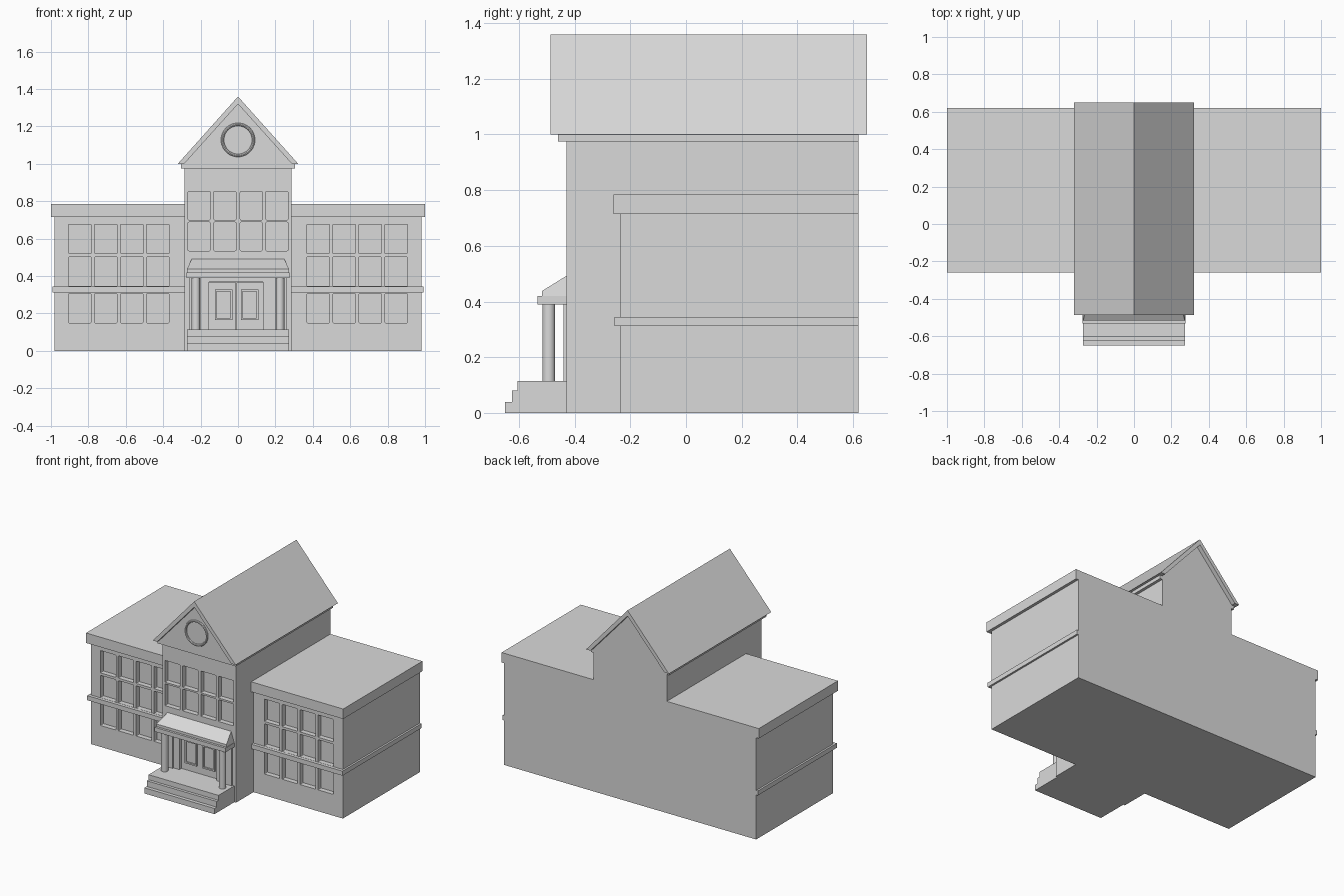
import bpy, bmesh, math
from mathutils import Matrix, Vector

if "Cube" in bpy.data.objects:
    bpy.data.objects.remove(bpy.data.objects["Cube"], do_unlink=True)

stone = bpy.data.materials.new("light_grey")
stone.use_nodes = True
stone.diffuse_color = (0.7, 0.7, 0.7, 1)
stone.node_tree.nodes["Principled BSDF"].inputs["Base Color"].default_value = (0.7, 0.7, 0.7, 1)

BACK = 0.62


def finish(name, bm):
    bmesh.ops.recalc_face_normals(bm, faces=bm.faces)
    mesh = bpy.data.meshes.new(name)
    bm.to_mesh(mesh)
    bm.free()
    mesh.materials.append(stone)
    ob = bpy.data.objects.new(name, mesh)
    bpy.context.scene.collection.objects.link(ob)
    return ob


def add_box(bm, x, y, z):
    size = Vector((x[1] - x[0], y[1] - y[0], z[1] - z[0]))
    mid = Vector((sum(x), sum(y), sum(z))) / 2
    m = Matrix.Translation(mid) @ Matrix.Diagonal((*size, 1))
    return bmesh.ops.create_cube(bm, size=1, matrix=m)["verts"]


def box(name, x, y, z):
    bm = bmesh.new()
    add_box(bm, x, y, z)
    return finish(name, bm)


def prism(name, profile, span, axis):
    """Extrude a profile: (x, z) along y, or (y, z) along x."""
    bm = bmesh.new()
    place = (lambda a, b: (a, span[0], b)) if axis == "y" else (lambda a, b: (span[0], a, b))
    face = bm.faces.new([bm.verts.new(place(a, b)) for a, b in profile])
    out = bmesh.ops.extrude_face_region(bm, geom=[face])["geom"]
    length = span[1] - span[0]
    move = (0, length, 0) if axis == "y" else (length, 0, 0)
    bmesh.ops.translate(bm, vec=move, verts=[v for v in out if isinstance(v, bmesh.types.BMVert)])
    return finish(name, bm)


def cut_openings(target, openings, front, depth):
    """Recess softly cornered openings (x range, z range) into a front wall."""
    bm = bmesh.new()
    for x, z in openings:
        verts = add_box(bm, x, (front - 0.02, front + depth), z)
        edges = {e for v in verts for e in v.link_edges
                 if abs(e.verts[0].co.y - e.verts[1].co.y) > 0.01}
        bmesh.ops.bevel(bm, geom=list(edges), offset=0.005, segments=2, profile=0.5, affect="EDGES")
    cutter = finish("opening_cutter", bm)
    cutter.hide_render = True
    mod = target.modifiers.new("openings", "BOOLEAN")
    mod.operation, mod.solver, mod.object = "DIFFERENCE", "EXACT", cutter
    deps = bpy.context.evaluated_depsgraph_get()
    mesh = bpy.data.meshes.new_from_object(target.evaluated_get(deps))
    target.modifiers.clear()
    target.data = mesh
    bpy.data.objects.remove(cutter, do_unlink=True)


def grid(columns, rows, width, height):
    return [((x, x + width), (z, z + height)) for x in columns for z in rows]


# Side wings with cornice, belt course and recessed windows
for side, s in (("left", 1), ("right", -1)):
    def span(a, b):
        return tuple(sorted((a * s, b * s)))
    wing = box(side + "_wing", span(0.27, 0.98), (-0.235, BACK), (0, 0.72))
    columns = [min(span(0.369 + 0.139 * i, 0.489 + 0.139 * i)) for i in range(4)]
    cut_openings(wing, grid(columns, (0.15, 0.346, 0.52), 0.12, 0.157), -0.235, 0.035)
    box(side + "_wing_cornice", span(0.27, 1.0), (-0.26, BACK), (0.715, 0.785))
    box(side + "_belt_course", span(0.27, 0.993), (-0.257, BACK), (0.313, 0.345))

# Central block with windows and doorway
centre = box("central_block", (-0.285, 0.285), (-0.43, BACK), (0, 0.98))
windows = grid((-0.267, -0.129, 0.012, 0.149), (0.535, 0.7), 0.118, 0.153)
cut_openings(centre, windows + [((-0.155, 0.135), (0.105, 0.37))], -0.43, 0.035)
box("central_cornice", (-0.305, 0.305), (-0.46, BACK), (0.975, 1.003))

# Gable and pitched roof
prism("gable", [(-0.29, 1.0), (0.29, 1.0), (0, 1.322)], (-0.46, BACK), "y")
prism("pitched_roof", [(-0.322, 1.0), (0, 1.36), (0.322, 1.0),
                       (0.288, 1.0), (0, 1.32), (-0.288, 1.0)], (-0.487, 0.65), "y")

# Round gable window
bpy.ops.mesh.primitive_torus_add(location=(0, -0.462, 1.128), rotation=(math.pi / 2, 0, 0),
                                 major_radius=0.083, minor_radius=0.008,
                                 major_segments=40, minor_segments=8)
ring = bpy.context.object
ring.name = "round_window_frame"
ring.data.materials.append(stone)
bpy.ops.object.shade_smooth_by_angle()

# Entrance steps
prism("entrance_steps", [(-0.65, 0), (-0.65, 0.04), (-0.625, 0.04), (-0.625, 0.08),
                         (-0.605, 0.08), (-0.605, 0.115), (-0.4, 0.115), (-0.4, 0)],
      (-0.272, 0.272), "x")

# Double doors with framed panels
for side, x in (("left", 0.062), ("right", -0.077)):
    inner = -0.009 if side == "left" else -0.011
    edge = 0.135 if side == "left" else -0.155
    box(side + "_door", tuple(sorted((inner, edge))), (-0.407, -0.39), (0.115, 0.365))
    bm = bmesh.new()
    for d in (-0.042, 0.042):
        add_box(bm, (x + d - 0.005, x + d + 0.005), (-0.417, -0.4), (0.165, 0.328))
    for z in (0.165, 0.318):
        add_box(bm, (x - 0.042, x + 0.042), (-0.417, -0.4), (z, z + 0.01))
    finish(side + "_door_panel_frame", bm)

# Porch columns, with flat pilasters on the wall behind
for side, s in (("left", 1), ("right", -1)):
    bpy.ops.mesh.primitive_cylinder_add(vertices=24, radius=0.023, depth=0.285,
                                        location=(0.225 * s, -0.493, 0.2525))
    column = bpy.context.object
    column.name = side + "_porch_column"
    column.data.materials.append(stone)
    bpy.ops.object.shade_smooth_by_angle()
    x = sorted((0.2 * s, 0.258 * s))
    box(side + "_pilaster", x, (-0.44, -0.42), (0.11, 0.395))

# Porch beam and sloped roof with tapered ends
box("porch_beam", (-0.275, 0.275), (-0.533, -0.42), (0.39, 0.42))
roof = prism("porch_roof", [(-0.517, 0.415), (-0.517, 0.438), (-0.43, 0.492),
                            (-0.42, 0.492), (-0.42, 0.415)], (-0.272, 0.272), "x")
for v in roof.data.vertices:
    if v.co.z > 0.48:
        v.co.x *= 0.91
